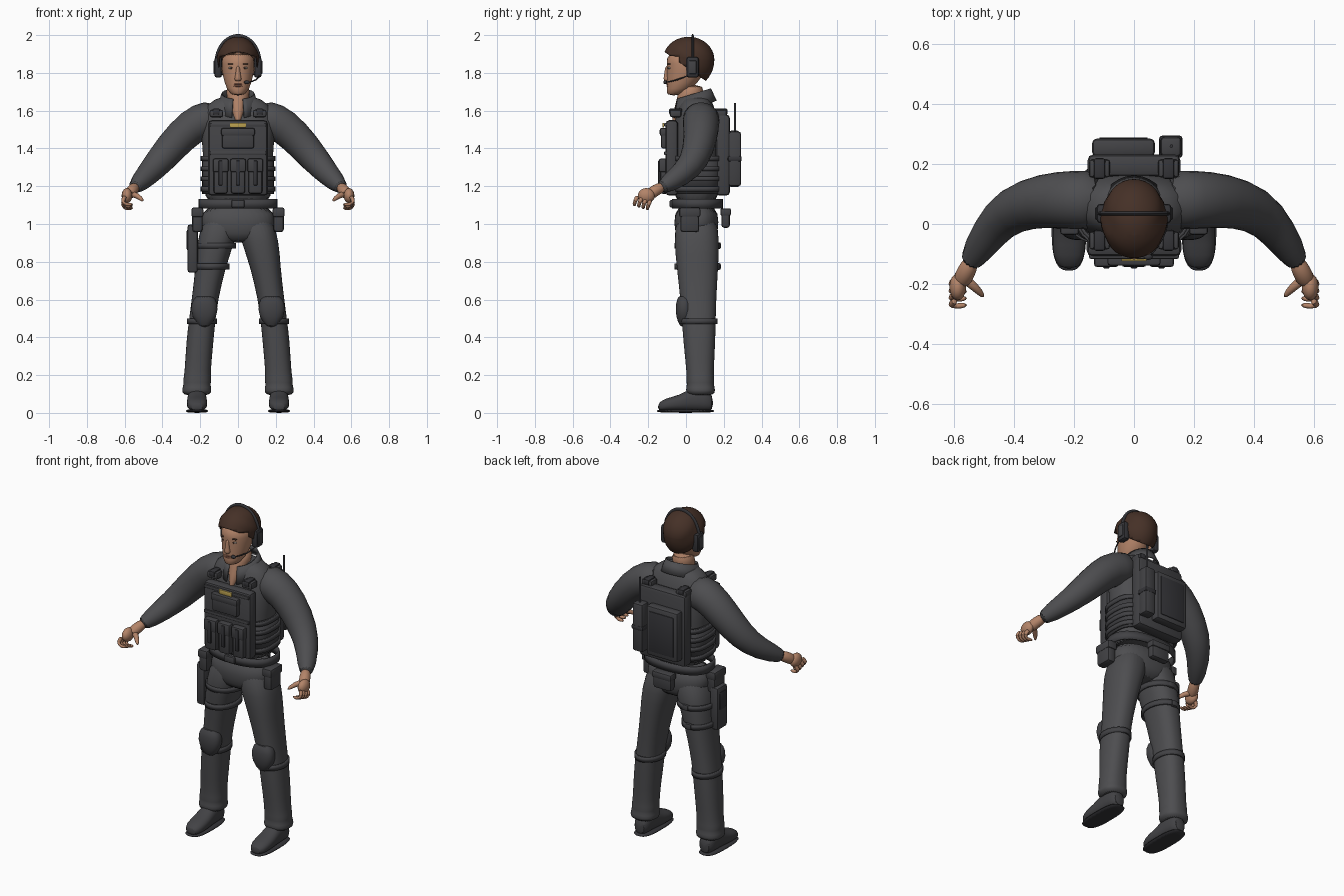
import bpy, bmesh, math
from mathutils import Vector, Matrix

cube = bpy.data.objects.get("Cube")
if cube:
    bpy.data.objects.remove(cube, do_unlink=True)


def material(name, red, green, blue):
    mat = bpy.data.materials.new(name)
    mat.use_nodes = True
    color = (red, green, blue, 1)
    mat.diffuse_color = color
    mat.node_tree.nodes["Principled BSDF"].inputs["Base Color"].default_value = color
    return mat


SUIT = material("suit grey", .075, .075, .08)
GEAR = material("gear grey", .055, .055, .06)
BLACK = material("headset black", .035, .035, .04)
SKIN = material("skin", .45, .23, .14)
HAIR = material("brown hair", .06, .03, .02)
GOLD = material("gold label", .5, .36, .08)
WHITE = material("eye white", .5, .45, .4)
LIP = material("lip", .3, .12, .08)


def finish(bm, name, mat, angle=50, subsurf=0, solid=0):
    bmesh.ops.recalc_face_normals(bm, faces=bm.faces)
    mesh = bpy.data.meshes.new(name)
    bm.to_mesh(mesh)
    bm.free()
    obj = bpy.data.objects.new(name, mesh)
    bpy.context.collection.objects.link(obj)
    mesh.materials.append(mat)
    bpy.ops.object.select_all(action="DESELECT")
    obj.select_set(True)
    bpy.context.view_layer.objects.active = obj
    bpy.ops.object.shade_smooth_by_angle(angle=math.radians(angle))
    if solid:
        modifier = obj.modifiers.new("thickness", "SOLIDIFY")
        modifier.thickness = solid
        modifier.offset = 1
    if subsurf:
        modifier = obj.modifiers.new("smooth", "SUBSURF")
        modifier.levels = modifier.render_levels = subsurf


def bridge(bm, rings, cap=True):
    rows = [[bm.verts.new(point) for point in ring] for ring in rings]
    for low, high in zip(rows, rows[1:]):
        for i in range(len(low)):
            bm.faces.new((low[i - 1], low[i], high[i], high[i - 1]))
    if cap:
        bm.faces.new(rows[0])
        bm.faces.new(rows[-1])


def power(value, exponent):
    return math.copysign(abs(value) ** exponent, value)


def section(station, center, width, depth, axis="Z", square=.85, count=32):
    # one rounded-square ring from half width and half depth
    ring = []
    for i in range(count):
        angle = math.tau * i / count
        x = center[0] + width * power(math.cos(angle), square)
        v = center[1] + depth * power(math.sin(angle), square)
        ring.append((x, v, station) if axis == "Z" else (x, station, v))
    return ring


def loft(name, rings, mat, center, axis="Z", square=.85):
    # center is a rule giving the middle of a ring from its station and half depth
    bm = bmesh.new()
    bridge(bm, [section(t, center(t, depth), width, depth, axis, square) for t, width, depth in rings])
    finish(bm, name, mat, subsurf=1)


def band(name, z, height, width, depth, center=(0, .06), square=.85):
    bm = bmesh.new()
    bridge(bm, [section(z + side * height / 2, center, width, depth, square=square) for side in (-1, 1)], cap=False)
    finish(bm, name, GEAR, solid=.01)


def tube(name, path, start, end, mat, side=1, flat=1, subsurf=1):
    # radius eases from start to end along the path
    points = [Vector((side * x, y, z)) for x, y, z in path]
    last = len(points) - 1
    rings = []
    for i, point in enumerate(points):
        turn = (points[min(i + 1, last)] - points[max(i - 1, 0)]).to_track_quat("Z", "Y")
        radius = start + (end - start) * (i / last) ** 2
        rings.append([point + turn @ Vector((flat * x, y, 0))
                      for x, y, _ in section(0, (0, 0), radius, radius, square=1, count=12)])
    bm = bmesh.new()
    bridge(bm, rings)
    finish(bm, name, mat, subsurf=subsurf)


def placed(loc, size):
    return Matrix.Translation(loc) @ Matrix.Diagonal((*size, 1))


def box(name, loc, size, mat=GEAR, bevel=.01):
    bm = bmesh.new()
    bmesh.ops.create_cube(bm, size=1, matrix=placed(loc, size))
    bmesh.ops.bevel(bm, geom=bm.edges[:], offset=min(bevel, min(size) / 3), segments=2, profile=.5, affect="EDGES")
    finish(bm, name, mat, angle=25)


def pouch(name, loc, size):
    # body with a wider flap over its top third
    x, y, z = loc
    width, depth, height = size
    box(name, loc, size, bevel=.014)
    box(name + "_flap", (x, y, z + height / 3), (width + .008, depth + .012, height / 2.5))


def ball(name, loc, size, mat):
    bm = bmesh.new()
    bmesh.ops.create_uvsphere(bm, u_segments=16, v_segments=12, radius=1, matrix=placed(loc, size))
    finish(bm, name, mat)


# Torso and pelvis
def body_center(z, depth):
    return 0, .055


loft("torso", [(1.09, .185, .11), (1.2, .17, .12), (1.4, .19, .13), (1.54, .2, .12),
               (1.64, .17, .09), (1.68, .08, .06)], SUIT, body_center)
loft("pelvis", [(1.11, .19, .11), (1, .2, .12), (.95, .18, .11), (.9, .1, .09)], SUIT, body_center)

# Neck showing in the open shirt, and the collar
loft("neck", [(1.53, .01, .03), (1.62, .05, .065), (1.68, .062, .065), (1.74, .062, .065)], SKIN,
     lambda z, depth: (0, depth + (z - 1.86) / 4), square=1)
bm = bmesh.new()
edges = []
for k in range(25):
    angle = .3 + (math.tau - .6) * k / 24
    x, y = math.sin(angle), -math.cos(angle)
    front = (1 - y) / 2
    edges.append((bm.verts.new((.105 * x, .045 + .11 * y, 1.65 - .09 * front)),
                  bm.verts.new((.08 * x, .04 + .085 * y, 1.715 - .055 * front))))
for (low, high), (next_low, next_high) in zip(edges, edges[1:]):
    bm.faces.new((low, next_low, next_high, high))
finish(bm, "collar", SUIT, solid=.008)

# Head and face
loft("head", [(1.68, .03, .035), (1.71, .06, .065), (1.78, .08, .095), (1.85, .09, .11), (1.91, .08, .085)], SKIN,
     lambda z, depth: (0, depth - .102), square=1)
loft("nose", [(1.755, .015, .015), (1.77, .02, .02), (1.79, .012, .015), (1.84, .01, .01)], SKIN,
     lambda z, depth: (0, -.1), square=1)
for z in (1.73, 1.74):
    ball("lip", (0, -.096, z), (.024, .008, .005), LIP)
for side in (1, -1):
    x = side * .035
    ball("eye", (x, -.085, 1.826), (.015, .01, .006), WHITE)
    ball("iris", (x, -.091, 1.826), (.006, .006, .006), HAIR)
    ball("eyebrow", (x, -.088, 1.847), (.02, .01, .004), HAIR)
    ball("ear", (side * .09, .03, 1.82), (.01, .02, .035), SKIN)

# Hair cap, cut away around the face and below the nape
fringe, temple, nape = Vector((0, .1, 1)), Vector((0, 1, 0)), Vector((0, .7, 1))
bm = bmesh.new()
bmesh.ops.create_uvsphere(bm, u_segments=40, v_segments=24, radius=1, matrix=placed((0, .014, 0), (.106, .132, .117)))
for vert in bm.verts:
    vert.co.x *= 1 + .03 * math.sin(60 * vert.co.z + 50 * vert.co.y)
    vert.co.z = 1.87 + vert.co.z * (1 if vert.co.z > 0 else 1.25)
for point, normal in (((0, 0, 1.882), fringe), ((0, -.035, 0), temple), ((0, 0, 1.832), nape)):
    bmesh.ops.bisect_plane(bm, geom=bm.verts[:] + bm.edges[:] + bm.faces[:], plane_co=point, plane_no=normal)
bare = []
for face in bm.faces:
    middle = face.calc_center_median()
    if middle @ nape < 1.832 or (middle.y < -.035 and middle @ fringe < 1.882):
        bare.append(face)
bmesh.ops.delete(bm, geom=bare, context="FACES")
finish(bm, "hair", HAIR, solid=.004)

# Headset
arc = [math.pi * k / 16 for k in range(17)]
tube("headband", [(.112 * math.cos(a), .035, 1.85 + .143 * math.sin(a)) for a in arc], .014, .014, BLACK, flat=.5)
for side in (1, -1):
    box("ear_cup", (side * .105, .035, 1.83), (.04, .065, .11), BLACK, .014)
    box("ear_cup_cover", (side * .124, .035, 1.83), (.012, .04, .07))
tube("microphone_boom", [(.115, .02, 1.79), (.1, -.05, 1.76), (.05, -.11, 1.75)], .004, .004, BLACK)
ball("microphone", (.047, -.11, 1.75), (.015, .01, .01), BLACK)

for side in (1, -1):
    # Arm and hand
    tube("sleeve", [(.1, .08, 1.56), (.2, .08, 1.55), (.3, .08, 1.47), (.41, .05, 1.34), (.48, -.02, 1.26),
                    (.56, -.15, 1.18)], .105, .042, SUIT, side)
    tube("wrist", [(.54, -.12, 1.2), (.56, -.16, 1.18), (.58, -.2, 1.15)], .03, .035, SKIN, side)
    ball("palm", (side * .588, -.21, 1.15), (.028, .045, .04), SKIN)
    for i in range(4):
        knuckle = Vector((.595, -.255 + .023 * i, 1.15 - .007 * i))
        curl = [knuckle + Vector(step) for step in ((0, 0, 0), (.02, -.015, -.03), (0, -.02, -.05), (-.04, -.015, -.045))]
        tube("finger", curl, .014, .008, SKIN, side)
    tube("thumb", [(.57, -.18, 1.16), (.53, -.21, 1.15), (.5, -.245, 1.12)], .018, .008, SKIN, side)

    # Trouser leg, bowed outward, with a gathered cuff
    def leg_center(z, depth):
        return side * (.22 - .125 * z * z), .08 - .025 * z

    loft("trouser_leg", [(1.07, .1, .11), (.9, .1, .12), (.78, .08, .11), (.6, .07, .095), (.5, .07, .09),
                         (.38, .072, .085), (.2, .068, .07), (.17, .076, .075), (.15, .07, .07),
                         (.12, .08, .08), (.09, .072, .07)], SUIT, leg_center)

    # Boot and sole
    loft("boot", [(-.15, .03, .02), (-.11, .055, .034), (-.03, .055, .042), (.02, .05, .06), (.1, .05, .065),
                  (.145, .035, .04)], GEAR, lambda y, depth: (side * .217, depth + .01), axis="Y")
    loft("boot_sole", [(0, .055, .15), (.01, .06, .155), (.02, .055, .15)], BLACK,
         lambda z, depth: (side * .217, -.003), square=.7)

    # Knee pad and strap
    loft("knee_pad", [(.45, .02, .02), (.51, .07, .045), (.58, .072, .045), (.625, .045, .03)], GEAR,
         lambda z, depth: (side * .178, -.01))
    band("knee_strap", .485, .03, .07, .09, leg_center(.485, 0), square=1)

    # Belt pouches and shoulder buckles
    pouch("hip_pouch", (side * .215, .02, 1.02), (.055, .1, .125))
    for y in (-.055, .185):
        box("shoulder_buckle", (side * .115, y, 1.585), (.07, .06, .04))
        box("buckle_clip", (side * .115, y, 1.595), (.04, .07, .035), BLACK)

# Belt
band("belt", 1.107, .05, .2, .125)
box("belt_buckle", (0, -.075, 1.107), (.07, .025, .04))
pouch("back_pouch", (0, .21, 1.03), (.12, .045, .1))

# Vest plates, side bands and webbing
box("front_plate", (0, -.075, 1.35), (.316, .066, .4), bevel=.02)
box("back_plate", (0, .195, 1.365), (.31, .075, .43), bevel=.02)
band("side_wrap", 1.26, .2, .18, .127, square=.65)
for k in range(4):
    band("side_webbing", 1.185 + .054 * k, .025, .188, .134, square=.65)
for z in (1.375, 1.525):
    box("chest_webbing", (0, -.108, z), (.3, .016, .02))
box("name_label", (0, -.12, 1.523), (.084, .008, .026), GOLD)

# Front pouches
pouch("chest_pouch", (0, -.115, 1.452), (.17, .036, .105))
for x in (-.092, 0, .092):
    pouch("magazine_pouch", (x, -.115, 1.25), (.075, .045, .18))
    box("magazine_strap", (x, -.142, 1.27), (.022, .012, .13), BLACK)

# Back panel, radio and antenna
box("back_panel", (-.035, .255, 1.345), (.21, .06, .3), bevel=.016)
box("back_panel_face", (-.035, .285, 1.345), (.16, .008, .24), BLACK)
box("radio", (.123, .258, 1.345), (.07, .067, .29), bevel=.014)
box("radio_strap", (.123, .258, 1.345), (.078, .074, .03), BLACK)
tube("antenna", [(.125, .26, 1.47), (.125, .26, 1.64)], .006, .006, BLACK, subsurf=0)

# Right thigh holster with straps
box("thigh_holster", (-.24, .03, .87), (.055, .095, .255), bevel=.014)
box("holster_cover", (-.25, .03, .915), (.045, .065, .11), BLACK)
for z, x, width in ((.885, -.12, .1), (.775, -.14, .085)):
    band("thigh_strap", z, .03, width, .112, (x, .06), square=1)
    box("strap_clip", (x, .172, z), (.04, .025, .036))
